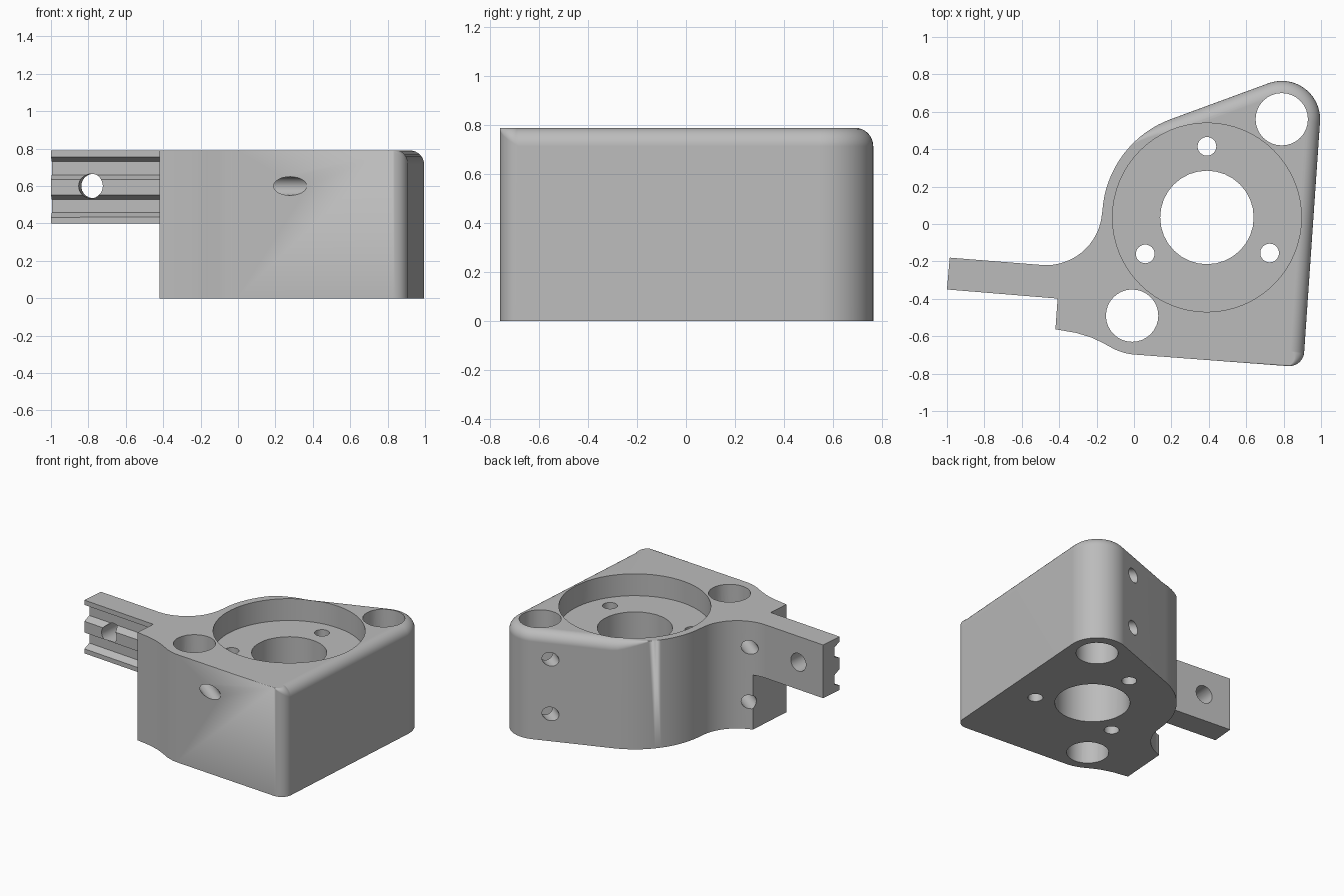
import bpy, bmesh
from math import cos, sin, pi, radians
from mathutils import Vector, Matrix

cube = bpy.data.objects.get("Cube")
if cube:
    bpy.data.objects.remove(cube, do_unlink=True)

HEIGHT, ARM_Z, FILLET, STEPS = 0.79, 0.4, 0.075, 8
BORE = (0.39, 0.035)
POST_A, POST_B = (0.79, 0.56), (-0.01, -0.49)
SLANT = Vector((0.784, -0.62, 0))       # direction of the cross drilled holes
ALONG = Vector((0.997, -0.083, 0))      # direction of the arm
ACROSS = Vector((0.083, 0.997, 0))

grey = bpy.data.materials.new("plain grey")
grey.use_nodes = True
grey.diffuse_color = (0.5, 0.5, 0.5, 1)
grey.node_tree.nodes["Principled BSDF"].inputs["Base Color"].default_value = (0.5, 0.5, 0.5, 1)


def to_object(name, bm):
    bmesh.ops.remove_doubles(bm, verts=bm.verts, dist=1e-5)
    bmesh.ops.recalc_face_normals(bm, faces=bm.faces)
    mesh = bpy.data.meshes.new(name)
    bm.to_mesh(mesh)
    bm.free()
    mesh.materials.append(grey)
    obj = bpy.data.objects.new(name, mesh)
    bpy.context.collection.objects.link(obj)
    return obj


def arc(center, radius, start, end, count, weight=lambda t: 0):
    """Points of an arc, each with its outward direction and fillet weight."""
    result = []
    for i in range(count + 1):
        t = i / count
        a = radians(start + (end - start) * t)
        n = Vector((cos(a), sin(a)))
        result.append((Vector(center) + n * radius, n, weight(t)))
    return result


def plain(*points):
    return [(Vector(p), Vector((0, 0)), 0) for p in points]


def extrude(name, outline, low, high):
    """Prism whose top edge is rounded where the fillet weight is above zero."""
    bm = bmesh.new()
    rings = [[bm.verts.new((*p, low)) for p, n, w in outline]]
    rounded = any(w for p, n, w in outline)
    for k in range(STEPS + 1 if rounded else 1):
        a = k / STEPS * pi / 2 if rounded else 0
        ring = []
        for p, n, w in outline:
            r = FILLET * w
            q = p - n * r * (1 - cos(a))
            ring.append(bm.verts.new((*q, high - r * (1 - sin(a)))))
        rings.append(ring)
    for lower, upper in zip(rings, rings[1:]):
        for i in range(len(outline)):
            j = (i + 1) % len(outline)
            bm.faces.new((lower[i], lower[j], upper[j], upper[i]))
    bm.faces.new(rings[0])
    bm.faces.new(rings[-1])
    return to_object(name, bm)


def combine(target, other, operation):
    mod = target.modifiers.new("combine", 'BOOLEAN')
    mod.operation, mod.object, mod.solver = operation, other, 'EXACT'
    bpy.context.view_layer.objects.active = target
    bpy.ops.object.modifier_apply(modifier=mod.name)
    bpy.data.objects.remove(other, do_unlink=True)


def drill(target, start, end, radius, sides=32):
    start, end = Vector(start), Vector(end)
    axis = end - start
    place = Matrix.Translation((start + end) / 2) @ axis.to_track_quat('Z', 'Y').to_matrix().to_4x4()
    bm = bmesh.new()
    bmesh.ops.create_cone(bm, cap_ends=True, segments=sides, radius1=radius,
                          radius2=radius, depth=axis.length, matrix=place)
    cutter = to_object("drill_cutter", bm)
    cutter.hide_render = True
    combine(target, cutter, 'DIFFERENCE')


# Main housing block with a rounded rim on its right and back edges
hollow = (-0.47, 0.08)
outline = arc(hollow, 0.3, -75.5, -3, 12)
outline += arc(BORE, 0.56, 177, 109, 16, lambda t: min(1, max(0, (t - 0.6) / 0.36)))
outline += arc(POST_A, 0.205, 109, -4.2, 20, lambda t: 1)
outline += arc((0.83, -0.68), 0.08, -4.2, -94.2, 10, lambda t: 1 - t)
outline += plain((-0.01, -0.697), (-0.05, -0.69), (-0.1, -0.672), (-0.17, -0.634),
                 (-0.23, -0.606), (-0.31, -0.582), (-0.42, -0.563))
housing = extrude("housing", outline, 0, HEIGHT)

# Arm at the upper left, blending into the housing
arm_outline = plain((-1, -0.35), (-0.33, -0.405), (-0.33, -0.25))
arm_outline += arc(hollow, 0.3, -75.5, -94.7, 5)
arm_outline += plain((-0.985, -0.18))
arm = extrude("arm", arm_outline, ARM_Z, HEIGHT)

# Two tapered grooves along the front of the arm
for mid in (0.695, 0.493):
    bm = bmesh.new()
    ends = []
    for along in (-0.1, 0.587):
        base = Vector((-1, -0.35, mid)) + ALONG * along
        ends.append([bm.verts.new(base + ACROSS * d + Vector((0, 0, h)))
                     for d, h in ((-0.02, -0.07), (0.05, -0.035), (0.05, 0.035), (-0.02, 0.07))])
    for i in range(4):
        j = (i + 1) % 4
        bm.faces.new((ends[0][i], ends[0][j], ends[1][j], ends[1][i]))
    for end in ends:
        bm.faces.new(end)
    combine(arm, to_object("groove_cutter", bm), 'DIFFERENCE')

combine(housing, arm, 'UNION')

# Counterbore, centre bore, post holes and screw holes
drill(housing, (*BORE, HEIGHT - 0.16), (*BORE, 1), 0.505, 64)
vertical = [(BORE, 0.25), (POST_A, 0.14), (POST_B, 0.14)]
vertical += [((0.39, 0.415), 0.05), ((0.725, -0.155), 0.05), ((0.06, -0.16), 0.05)]
for (x, y), radius in vertical:
    drill(housing, (x, y, -0.1), (x, y, 1), radius)

# Hole through the arm
arm_hole = Vector((-0.78, -0.28, 0.6))
drill(housing, arm_hole - ACROSS * 0.3, arm_hole + ACROSS * 0.3, 0.065)

# Cross drilled holes that meet the post holes; one runs on to the front
for z in (0.2, 0.6):
    for post in (POST_A, POST_B):
        start = Vector((*post, z))
        through = 0.7 if post == POST_B and z > 0.4 else 0
        drill(housing, start - SLANT * 0.8, start + SLANT * through, 0.05, 24)

# Smooth curved walls, crisp edges
bpy.ops.object.select_all(action='DESELECT')
housing.select_set(True)
bpy.context.view_layer.objects.active = housing
bpy.ops.object.shade_smooth_by_angle(angle=radians(25))
weighted = housing.modifiers.new("even shading", 'WEIGHTED_NORMAL')
weighted.keep_sharp = True
